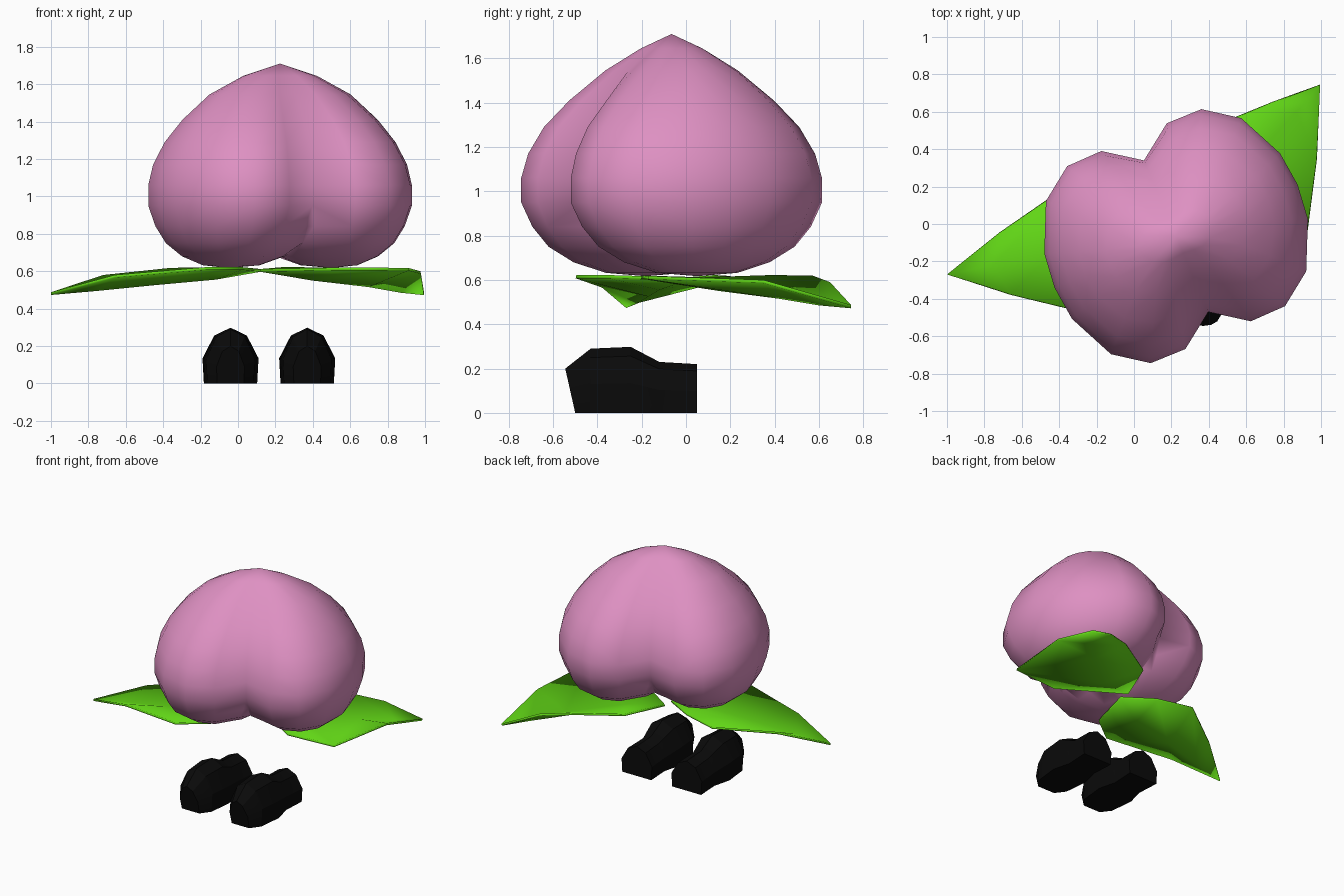
import bpy, bmesh, math

if "Cube" in bpy.data.objects:
    bpy.data.objects.remove(bpy.data.objects["Cube"])


def material(name, rgb):
    m = bpy.data.materials.new(name)
    m.diffuse_color = (*rgb, 1)
    m.use_nodes = True
    m.node_tree.nodes["Principled BSDF"].inputs["Base Color"].default_value = m.diffuse_color
    return m


PINK = material("peach pink", (0.73, 0.28, 0.54))
GREEN = material("leaf green", (0.12, 0.67, 0.008))
BLACK = material("shoe black", (0.003, 0.003, 0.003))


def finish(bm, name, mat, angle=None):
    bmesh.ops.recalc_face_normals(bm, faces=bm.faces)
    me = bpy.data.meshes.new(name)
    bm.to_mesh(me)
    bm.free()
    ob = bpy.data.objects.new(name, me)
    bpy.context.collection.objects.link(ob)
    me.materials.append(mat)
    if angle is not None:
        bpy.ops.object.select_all(action='DESELECT')
        bpy.context.view_layer.objects.active = ob
        ob.select_set(True)
        bpy.ops.object.shade_smooth_by_angle(angle=math.radians(angle))
    return ob


def bridge(bm, a, b):
    n = len(a)
    for i in range(n):
        j = (i + 1) % n
        bm.faces.new((a[i], a[j], b[j], b[i]))


def fan(bm, ring, tip):
    for i in range(len(ring)):
        bm.faces.new((ring[i], ring[(i + 1) % len(ring)], tip))


# Peach body: one lobe lofted from rings, cut on the crease plane and mirrored
half = [(.706, 0), (.685, .19), (.567, .445), (.39, .572), (.19, .575),
        (0, .44), (-.08, .39), (-.18, .2), (-.22, 0)]
outline = half + [(u, -v) for u, v in half[-2:0:-1]]
# height, scale along lobe, scale across lobe, pivot
rings = [(1.645, .29, .18, 0), (1.545, .55, .41, 0), (1.41, .75, .66, 0),
         (1.29, .88, .84, 0), (1.17, .965, .95, 0), (1.06, 1, 1, 0),
         (.95, 1, 1, .3), (.84, .91, .91, .3), (.75, .78, .78, .3),
         (.68, .58, .58, .3), (.632, .32, .32, .3)]
bm = bmesh.new()
loops = []
for z, su, sv, pivot in rings:
    loop = []
    for u, v in outline:
        if pivot == 0 and u == 0:      # crease grows shallower toward the tip
            v += math.copysign(.13 * (1 - sv), v)
        loop.append(bm.verts.new((pivot + (u - pivot) * su, v * sv, z)))
    loops.append(loop)
for a, b in zip(loops, loops[1:]):
    bridge(bm, a, b)
fan(bm, loops[0], bm.verts.new((0, 0, 1.71)))
fan(bm, loops[-1], bm.verts.new((.3, 0, .617)))
bmesh.ops.recalc_face_normals(bm, faces=bm.faces)
bmesh.ops.bisect_plane(bm, geom=bm.verts[:] + bm.edges[:] + bm.faces[:], dist=1e-4,
                       plane_co=(0, 0, 0), plane_no=(-1, 0, 0), clear_outer=True)
peach = finish(bm, "peach_body", PINK, 85)
peach.location = (.225, -.065, 0)
peach.rotation_euler.z = math.radians(23)
mirror = peach.modifiers.new("mirror lobe", 'MIRROR')
mirror.merge_threshold = .002


# Leaves: rows of edge, midrib, edge between a base point and a tip
def leaf(name, base, rows, tip):
    bm = bmesh.new()
    b, t = bm.verts.new(base), bm.verts.new(tip)
    vs = [[bm.verts.new(p) for p in row] for row in rows]
    for k in (0, 1):
        bm.faces.new((b, vs[0][k], vs[0][k + 1]))
        bm.faces.new((t, vs[-1][k + 1], vs[-1][k]))
        for r, s in zip(vs, vs[1:]):
            bm.faces.new((r[k], s[k], s[k + 1], r[k + 1]))
    ob = finish(bm, name, GREEN, 50)
    if sum(p.normal.z for p in ob.data.polygons) < 0:
        ob.data.flip_normals()
    solid = ob.modifiers.new("thickness", 'SOLIDIFY')
    solid.thickness = .015


leaf("right_leaf", (.12, .08, .612),
     [((.24, .38, .622), (.40, .15, .565), (.55, -.2, .62)),
      ((.55, .57, .62), (.70, .42, .53), (.91, -.17, .618)),
      ((.75, .65, .59), (.87, .60, .50), (.975, .35, .60))],
     (.995, .745, .487))
leaf("left_leaf", (.12, 0, .612),
     [((-.10, .13, .622), (-.12, -.12, .57), (.02, -.35, .622)),
      ((-.36, .2, .618), (-.45, -.17, .54), (-.17, -.495, .622)),
      ((-.72, -.05, .58), (-.75, -.22, .51), (-.66, -.375, .58))],
     (-1, -.27, .488))


# Shoes: cross-sections lofted from toe to heel
section = [(-.95, 0), (-1, .45), (-.58, .86), (0, 1), (.58, .86), (1, .45), (.95, 0)]
stations = [(-.5, -.045, .075, .2), (-.43, 0, .13, .29), (-.25, 0, .15, .298),
            (-.12, 0, .115, .23), (.05, 0, .125, .22)]   # y, lean, half width, height
for name, cx in (("left_shoe", -.04), ("right_shoe", .37)):
    bm = bmesh.new()
    loops = [[bm.verts.new((cx + x * w, y + lean * z, z * h)) for x, z in section]
             for y, lean, w, h in stations]
    for a, b in zip(loops, loops[1:]):
        bridge(bm, a, b)
    bm.faces.new(loops[0])
    bm.faces.new(loops[-1])
    finish(bm, name, BLACK, 25)
